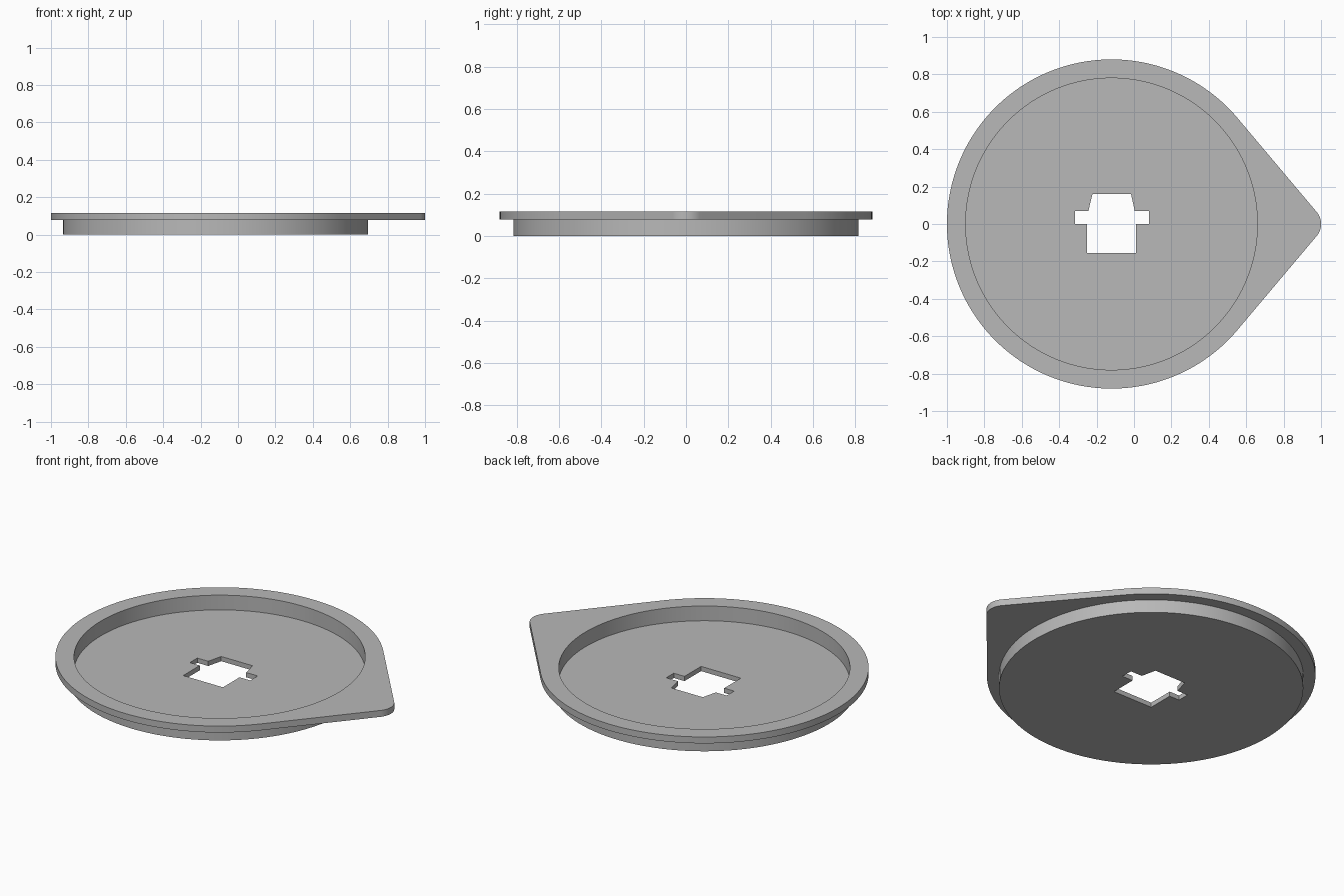
import bpy, bmesh
from math import acos, cos, sin, pi, radians

cube = bpy.data.objects.get("Cube")
if cube:
    bpy.data.objects.remove(cube, do_unlink=True)

CX = -0.12                         # centre of the round body
R_RIM, R_CUP, R_IN = 0.88, 0.815, 0.78
R_TIP = 0.10                       # rounded end of the pointer
TIP_X = 1.0 - R_TIP
Z_FLOOR, Z_FLANGE, Z_TOP = 0.028, 0.077, 0.115

# Angles are shared by every loop: pointer arc first, then the body arc
tangent = acos((R_RIM - R_TIP) / (TIP_X - CX))
N_TIP, N_BODY = 24, 140
tip = [-tangent + 2 * tangent * i / N_TIP for i in range(N_TIP + 1)]
body = [tangent + 2 * (pi - tangent) * i / N_BODY for i in range(N_BODY + 1)]

bm = bmesh.new()


def arc(angles, x, r, z):
    return [bm.verts.new((x + r * cos(a), r * sin(a), z)) for a in angles]


def circle(r, z):
    return arc(tip + body, CX, r, z)


def teardrop(z):
    return arc(tip, TIP_X, R_TIP, z) + arc(body, CX, R_RIM, z)


def bridge(a, b):
    n = len(a)
    for i in range(n):
        j = (i + 1) % n
        bm.faces.new((a[i], a[j], b[j], b[i]))


# Cup wall, pointed flange and inner wall as one continuous skin
loops = [circle(R_CUP, 0), circle(R_CUP, Z_FLANGE), teardrop(Z_FLANGE),
         teardrop(Z_TOP), circle(R_IN, Z_TOP), circle(R_IN, Z_FLOOR)]
for a, b in zip(loops, loops[1:]):
    bridge(a, b)

# Keyed hole through the floor
hole = [(-0.25, -0.155), (0.01, -0.155), (0.01, 0), (0.08, 0), (0.08, 0.07),
        (0.004, 0.07), (-0.016, 0.16), (-0.222, 0.16), (-0.244, 0.07),
        (-0.315, 0.07), (-0.315, 0), (-0.25, 0)]
bridge(*[[bm.verts.new((x, y, z)) for x, y in hole] for z in (0, Z_FLOOR)])
bmesh.ops.remove_doubles(bm, verts=bm.verts, dist=0.0001)

# Floor top and underside, each between the round edge and the hole
for z in (0, Z_FLOOR):
    rim = [e for e in bm.edges if all(abs(v.co.z - z) < 0.0001 for v in e.verts)]
    bmesh.ops.triangle_fill(bm, edges=rim, use_beauty=True, use_dissolve=False)
bmesh.ops.recalc_face_normals(bm, faces=bm.faces)

mesh = bpy.data.meshes.new("pointer_dish")
bm.to_mesh(mesh)
bm.free()
dish = bpy.data.objects.new("pointer_dish", mesh)
bpy.context.collection.objects.link(dish)

# Plain grey material
grey = bpy.data.materials.new("light_grey")
grey.use_nodes = True
colour = (0.48, 0.48, 0.48, 1)
grey.diffuse_color = colour
grey.node_tree.nodes["Principled BSDF"].inputs["Base Color"].default_value = colour
mesh.materials.append(grey)

bpy.ops.object.select_all(action='DESELECT')
dish.select_set(True)
bpy.context.view_layer.objects.active = dish
bpy.ops.object.shade_smooth_by_angle(angle=radians(30))
